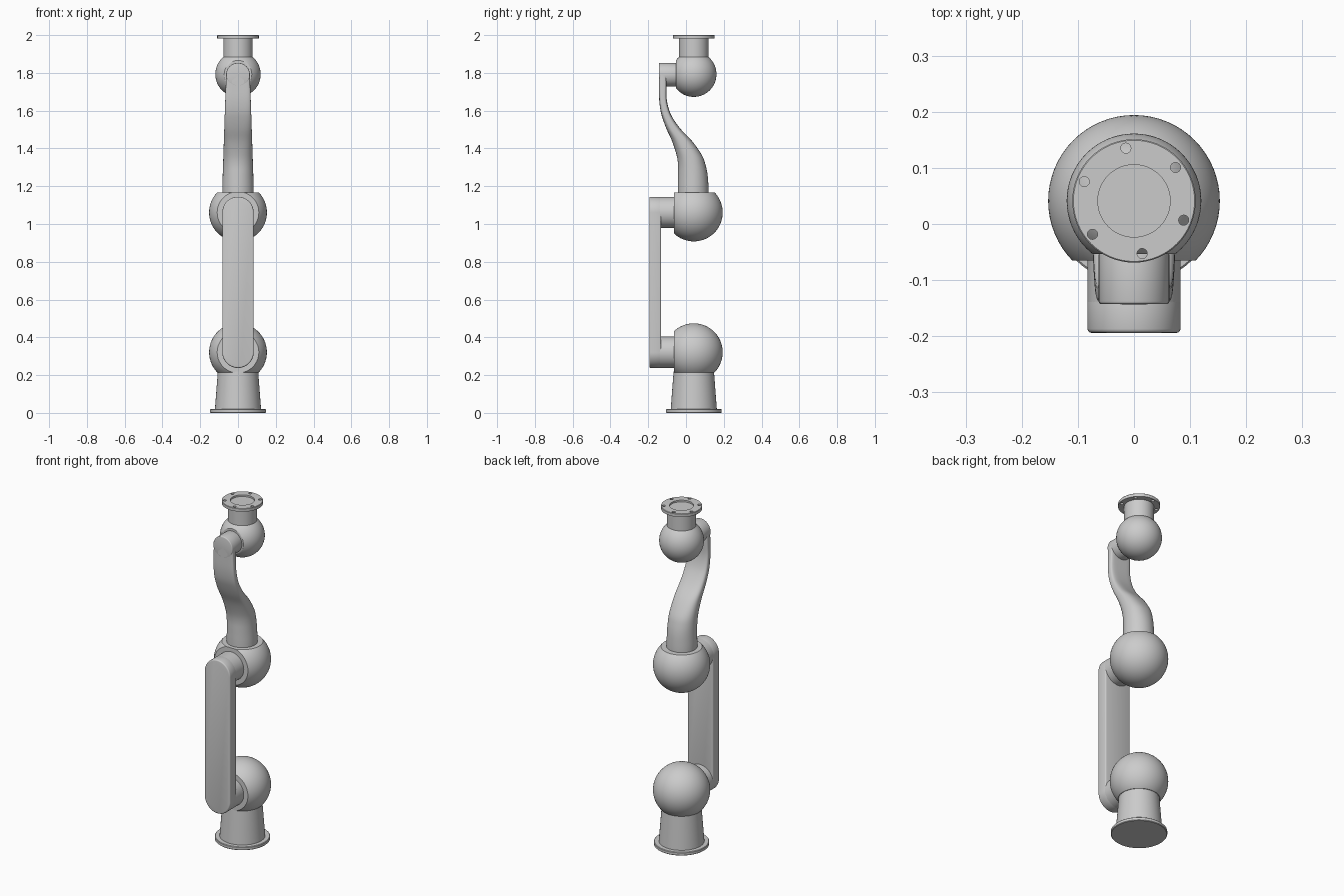
import bpy, bmesh, math
from mathutils import Vector, Matrix

if "Cube" in bpy.data.objects:
    bpy.data.objects.remove(bpy.data.objects["Cube"])

AXIS_Y = 0.0412            # y of the vertical joint axis
R_BIG, R_WRIST = 0.153, 0.12
Z1, Z2, Z3 = 0.321, 1.061, 1.79


def finish(bm, name, bevel=0.0, angle=35):
    bmesh.ops.recalc_face_normals(bm, faces=bm.faces)
    me = bpy.data.meshes.new(name)
    bm.to_mesh(me)
    bm.free()
    ob = bpy.data.objects.new(name, me)
    bpy.context.collection.objects.link(ob)
    bpy.ops.object.select_all(action='DESELECT')
    bpy.context.view_layer.objects.active = ob
    ob.select_set(True)
    if bevel:
        m = ob.modifiers.new("bevel", 'BEVEL')
        m.width, m.segments, m.limit_method = bevel, 3, 'ANGLE'
        bpy.ops.object.modifier_apply(modifier=m.name)
    bpy.ops.object.shade_smooth_by_angle(angle=math.radians(angle))
    return ob


def loft(bm, rings):
    """Skin a list of closed rings and cap both ends."""
    loops = [[bm.verts.new(p) for p in r] for r in rings]
    n = len(loops[0])
    for a, b in zip(loops, loops[1:]):
        for i in range(n):
            bm.faces.new((a[i], a[(i + 1) % n], b[(i + 1) % n], b[i]))
    bm.faces.new(loops[0])
    bm.faces.new(loops[-1])


def turned(name, profile, n=64):
    """Solid of revolution about the joint axis from (radius, z) pairs."""
    bm = bmesh.new()
    loft(bm, [[(r * math.cos(2 * math.pi * i / n), AXIS_Y + r * math.sin(2 * math.pi * i / n), z)
               for i in range(n)] for r, z in profile])
    return finish(bm, name)


def joint_ball(name, z, r, cut, z_side):
    """Sphere with a flat on the front and one on the top (1) or bottom (-1)."""
    bm = bmesh.new()
    bmesh.ops.create_uvsphere(bm, u_segments=64, v_segments=40, radius=r)
    for no in (Vector((0, -1, 0)), Vector((0, 0, z_side))):
        res = bmesh.ops.bisect_plane(bm, geom=bm.verts[:] + bm.edges[:] + bm.faces[:],
                                     plane_co=no * cut, plane_no=no, clear_outer=True)
        edges = [e for e in res['geom_cut'] if isinstance(e, bmesh.types.BMEdge)]
        bmesh.ops.edgeloop_fill(bm, edges=edges)
    bmesh.ops.translate(bm, verts=bm.verts, vec=(0, AXIS_Y, z))
    return finish(bm, name)


def extrude_y(name, outline, y0, y1, bevel=0.0):
    bm = bmesh.new()
    loft(bm, [[(x, y, z) for x, z in outline] for y in (y0, y1)])
    return finish(bm, name, bevel)


def stadium(r, z0, z1, n=32):
    pts = []
    for zc, start in ((z1, 0), (z0, math.pi)):
        for i in range(n + 1):
            a = start + math.pi * i / n
            pts.append((r * math.cos(a), zc + r * math.sin(a)))
    return pts


def disc(r, z, n=48):
    return [(r * math.cos(2 * math.pi * i / n), z + r * math.sin(2 * math.pi * i / n)) for i in range(n)]


# Base with foot flange
turned("base", [(0.145, 0), (0.148, 0.003), (0.148, 0.017), (0.145, 0.02), (0.122, 0.02), (0.107, 0.218)])

# Joint balls
joint_ball("shoulder_ball", Z1, R_BIG, 0.106, -1)
joint_ball("elbow_ball", Z2, R_BIG, 0.106, 1)
joint_ball("wrist_ball", Z3 + 0.003, R_WRIST, 0.095, 1)

# Lower arm: flat plate with round joint hubs behind it
extrude_y("lower_arm", stadium(0.083, Z1, Z2), -0.194, -0.132, 0.007)
for name, z in (("shoulder_hub", Z1), ("elbow_hub", Z2)):
    extrude_y(name, disc(0.083, z), -0.14, -0.06)

# Upper arm: S-shaped loft from a round foot to a flattened top
# stations: z, front y, back y
stations = [Vector(s) for s in (
    (1.15, -0.043, 0.120), (1.20, -0.043, 0.119), (1.262, -0.042, 0.114), (1.315, -0.042, 0.103),
    (1.365, -0.050, 0.084), (1.437, -0.073, 0.034), (1.50, -0.102, -0.026), (1.553, -0.122, -0.065),
    (1.60, -0.135, -0.088), (1.66, -0.142, -0.102), (1.73, -0.143, -0.103), (Z3, -0.143, -0.103))]
padded = [2 * stations[0] - stations[1]] + stations + [2 * stations[-1] - stations[-2]]
samples = []
for p0, p1, p2, p3 in zip(padded, padded[1:], padded[2:], padded[3:]):
    for k in range(4):
        t = k / 4
        samples.append(0.5 * (2 * p1 + (p2 - p0) * t + (2 * p0 - 5 * p1 + 4 * p2 - p3) * t * t
                              + (3 * p1 - p0 - 3 * p2 + p3) * t ** 3))
samples.append(stations[-1])
rings = []
for z, y0, y1 in samples:
    t = min(max((z - 1.2) / (Z3 - 1.2), 0), 1)
    half_x, half_y, power = 0.083 - 0.02 * t, (y1 - y0) / 2, 2 / (2 + 4 * t * t)
    ring = []
    for i in range(48):
        c, s = math.cos(2 * math.pi * i / 48), math.sin(2 * math.pi * i / 48)
        ring.append((half_x * math.copysign(abs(c) ** power, c),
                     (y0 + y1) / 2 + half_y * math.copysign(abs(s) ** power, s), z))
    rings.append(ring)
bm = bmesh.new()
loft(bm, rings)
finish(bm, "upper_arm", angle=50)
extrude_y("wrist_hub", disc(0.063, Z3), -0.143, -0.05, 0.005)

# Tool neck and mounting flange
turned("tool_neck", [(0.078, 1.88), (0.078, 1.984)])
flange = turned("tool_flange", [(0.11, 1.981), (0.11, 1.998), (0.108, 2.0), (0.0645, 2.0), (0.0645, 1.99)])

# Six bolt holes cut through the flange
bm = bmesh.new()
for k in range(6):
    a = math.radians(38.8 + 60 * k)
    pos = (0.095 * math.cos(a), AXIS_Y + 0.095 * math.sin(a), 1.99)
    bmesh.ops.create_cone(bm, cap_ends=True, segments=20, radius1=0.009, radius2=0.009,
                          depth=0.06, matrix=Matrix.Translation(pos))
cutter = finish(bm, "bolt_hole_cutter")
cutter.hide_render = True
mod = flange.modifiers.new("bolt_holes", 'BOOLEAN')
mod.object, mod.operation, mod.solver = cutter, 'DIFFERENCE', 'EXACT'
bpy.ops.object.select_all(action='DESELECT')
bpy.context.view_layer.objects.active = flange
flange.select_set(True)
bpy.ops.object.modifier_apply(modifier=mod.name)
bpy.data.objects.remove(cutter)
bpy.ops.object.shade_smooth_by_angle(angle=math.radians(35))
